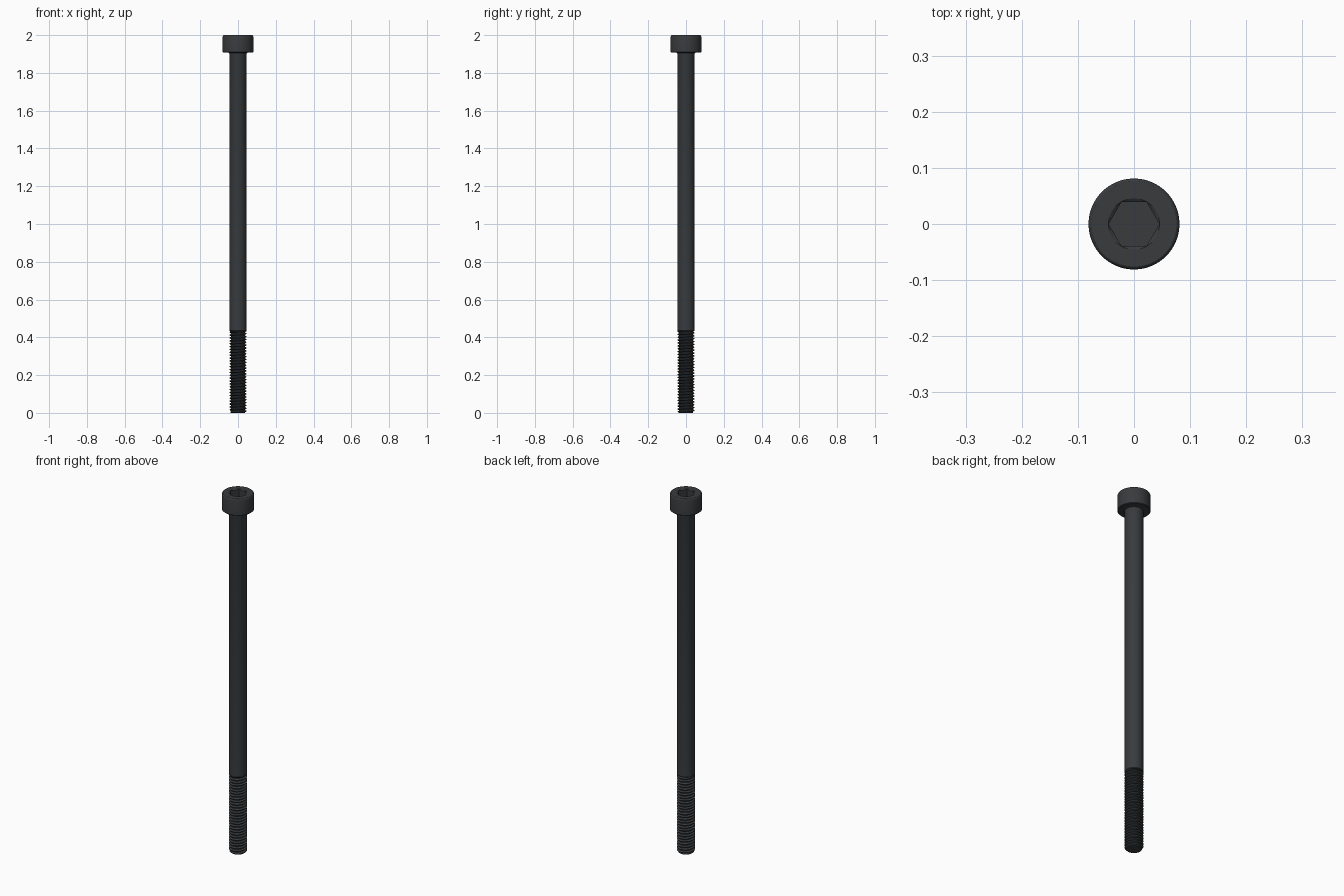
import bpy, bmesh, math

if "Cube" in bpy.data.objects:
    bpy.data.objects.remove(bpy.data.objects["Cube"])

SEG = 96
TAU = 2 * math.pi
mat = bpy.data.materials.new("black_steel")
mat.diffuse_color = (0.04, 0.043, 0.047, 1)
mat.use_nodes = True
mat.node_tree.nodes["Principled BSDF"].inputs["Base Color"].default_value = mat.diffuse_color


def ring(bm, radius, z):
    """Ring of vertices; radius and z may be functions of the angle."""
    out = []
    for i in range(SEG):
        a = TAU * i / SEG
        r = radius(a) if callable(radius) else radius
        h = z(a) if callable(z) else z
        out.append(bm.verts.new((r * math.cos(a), r * math.sin(a), h)))
    return out


def bridge(bm, lo, hi):
    for i in range(SEG):
        j = (i + 1) % SEG
        bm.faces.new((lo[i], lo[j], hi[j], hi[i]))


def finish(bm, name):
    bmesh.ops.remove_doubles(bm, verts=bm.verts, dist=1e-6)
    bmesh.ops.recalc_face_normals(bm, faces=bm.faces)
    me = bpy.data.meshes.new(name)
    bm.to_mesh(me)
    bm.free()
    ob = bpy.data.objects.new(name, me)
    bpy.context.collection.objects.link(ob)
    me.materials.append(mat)
    bpy.ops.object.select_all(action='DESELECT')
    ob.select_set(True)
    bpy.context.view_layer.objects.active = ob
    bpy.ops.object.shade_smooth_by_angle(angle=math.radians(30))


R, THREAD_TOP, HEAD_Z = 0.046, 0.433, 1.907

# Shank and head, with a chamfered hex socket sunk into the top
HEX, MOUTH, FLOOR = 0.039, 0.0455, 1.953


def hex_r(a):
    return HEX / math.cos((a % (TAU / 6)) - TAU / 12)


def chamfer_z(a):
    return 2.0 - 0.6 * (MOUTH - hex_r(a)) - 0.0005


profile = [(R - 0.004, THREAD_TOP - 0.002), (R, THREAD_TOP + 0.002), (R, HEAD_Z - 0.004),
           (R + 0.001, HEAD_Z - 0.0015), (R + 0.004, HEAD_Z),
           (0.078, HEAD_Z), (0.081, HEAD_Z + 0.003), (0.081, 1.992),
           (0.0802, 1.9955), (0.0785, 1.9985), (0.076, 2.0),
           (MOUTH, 2.0), (hex_r, chamfer_z), (hex_r, FLOOR)]
bm = bmesh.new()
rings = [ring(bm, r, z) for r, z in profile]
for lo, hi in zip(rings, rings[1:]):
    bridge(bm, lo, hi)
bm.faces.new(rings[0][::-1])
bm.faces.new(rings[-1])
finish(bm, "head_and_shank")

# Helical thread: one V profile swept upward, clipped at both ends
PITCH, DEPTH, STEPS = 0.0152, 0.0085, 48
section = [(0, R - DEPTH), (0.2, R - DEPTH), (0.54, R), (0.66, R), (1, R - DEPTH)]
turns = math.ceil(THREAD_TOP / PITCH) + 1
bm = bmesh.new()
prev = None
for i in range(turns * STEPS + 1):
    a = TAU * i / STEPS
    row = []
    for t, r in section:
        z = min(max(PITCH * (i / STEPS - 1 + t), 0), THREAD_TOP)
        r = min(r, R - 0.008 + z)  # end chamfer
        row.append(bm.verts.new((r * math.cos(a), r * math.sin(a), z)))
    if prev:
        for k in range(len(section) - 1):
            bm.faces.new((prev[k], row[k], row[k + 1], prev[k + 1]))
    prev = row
bmesh.ops.dissolve_degenerate(bm, dist=1e-6, edges=bm.edges)
finish(bm, "thread")

# Flat tip closing the thread
bm = bmesh.new()
bmesh.ops.create_circle(bm, cap_ends=True, segments=STEPS, radius=R - 0.008)
bmesh.ops.reverse_faces(bm, faces=bm.faces)
finish(bm, "tip")
